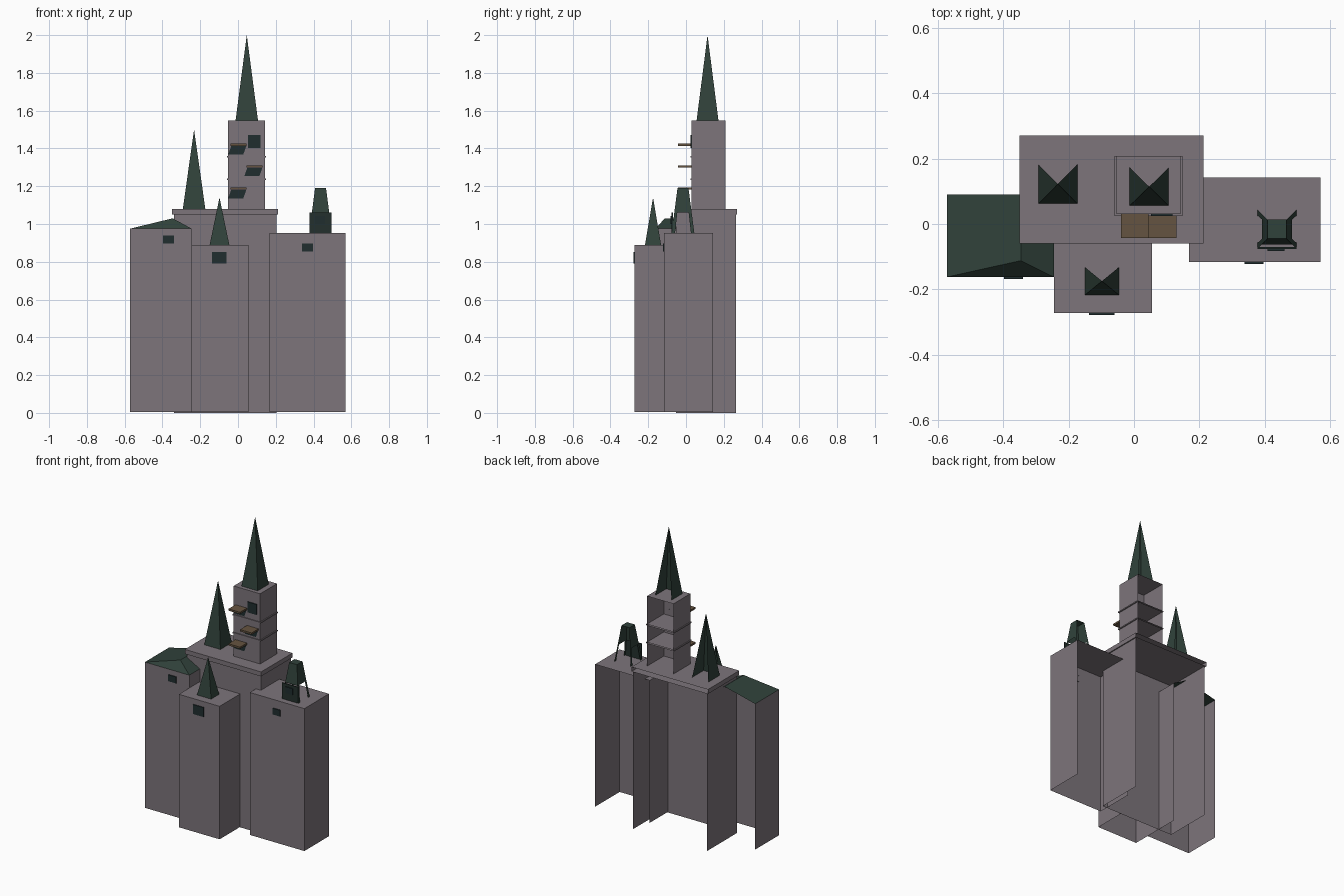
import bpy

if "Cube" in bpy.data.objects:
    bpy.data.objects.remove(bpy.data.objects["Cube"])


def material(name, rgb):
    m = bpy.data.materials.new(name)
    m.diffuse_color = (*rgb, 1)
    m.use_nodes = True
    m.node_tree.nodes["Principled BSDF"].inputs["Base Color"].default_value = m.diffuse_color
    return m


STONE = material("grey stone", (0.205, 0.178, 0.198))
ROOF = material("green roof", (0.030, 0.054, 0.043))
DARK = material("dark green", (0.017, 0.030, 0.026))
GLASS = material("dark window", (0.014, 0.026, 0.028))
WOOD = material("brown wood", (0.13, 0.088, 0.052))


def mesh(name, verts, faces, mat):
    me = bpy.data.meshes.new(name)
    me.from_pydata(verts, [], faces)
    me.materials.append(mat)
    ob = bpy.data.objects.new(name, me)
    bpy.context.collection.objects.link(ob)
    return ob


SIDES = {"bottom": (0, 3, 2, 1), "top": (4, 5, 6, 7), "front": (0, 1, 5, 4),
         "right": (1, 2, 6, 5), "back": (2, 3, 7, 6), "left": (3, 0, 4, 7)}


def box(name, x, y, z, mat, skip=()):
    """Box from (min, max) pairs, leaving out the named sides."""
    v = [(px, py, pz) for pz in z
         for px, py in ((x[0], y[0]), (x[1], y[0]), (x[1], y[1]), (x[0], y[1]))]
    return mesh(name, v, [f for s, f in SIDES.items() if s not in skip], mat)


def spire(name, x, y, z):
    """Three-sided-cover pyramid, open at the back."""
    v = [(x[0], y[0], z[0]), (x[1], y[0], z[0]), (x[1], y[1], z[0]), (x[0], y[1], z[0]),
         (sum(x) / 2, sum(y) / 2, z[1])]
    return mesh(name, v, [(0, 1, 4), (1, 2, 4), (3, 0, 4)], ROOF)


def window(name, x, z, wall_y):
    box(name, x, (wall_y - 0.006, wall_y + 0.001), z, GLASS, ("back",))


SHELL = ("back", "bottom")          # building blocks are open behind and below

# Building blocks
box("main_block", (-0.34, 0.205), (-0.052, 0.265), (0, 1.05), STONE, SHELL + ("top",))
box("main_cap", (-0.35, 0.212), (-0.06, 0.27), (1.05, 1.08), STONE, ("back",))
box("front_block", (-0.245, 0.055), (-0.272, -0.055), (0.005, 0.89), STONE, SHELL)
box("right_wing", (0.168, 0.57), (-0.116, 0.142), (0.005, 0.953), STONE, SHELL)
box("left_wing", (-0.572, -0.245), (-0.162, 0.09), (0.005, 0.975), STONE, SHELL + ("top",))
box("tower", (-0.053, 0.142), (0.03, 0.208), (1.08, 1.547), STONE, SHELL)

# Left wing roof: hipped in front, open at the back
mesh("left_wing_roof",
     [(-0.572, -0.162, 0.975), (-0.245, -0.162, 0.975), (-0.245, 0.09, 0.975),
      (-0.572, 0.09, 0.975), (-0.346, -0.112, 1.03), (-0.346, 0.09, 1.03)],
     [(0, 1, 4), (1, 2, 5, 4), (3, 0, 4, 5)], ROOF)

# Spires
spire("tower_spire", (-0.013, 0.106), (0.056, 0.172), (1.547, 2.0))
spire("main_spire", (-0.292, -0.173), (0.062, 0.182), (1.08, 1.5))
spire("front_spire", (-0.15, -0.046), (-0.217, -0.132), (0.89, 1.14))

# Tower string courses
for i, z in enumerate((1.236, 1.356)):
    box(f"tower_band_{i + 1}", (-0.059, 0.148), (0.024, 0.208), (z - 0.004, z + 0.004),
        STONE, ("back",))

# Balcony boards, each with a slanted window below it
for i, (x, z) in enumerate(((-0.04, 1.42), (0.045, 1.305), (-0.04, 1.188))):
    box(f"balcony_board_{i + 1}", (x, x + 0.085), (-0.043, 0.031), (z - 0.006, z + 0.006), WOOD)
    lo, hi = z - 0.052, z - 0.008
    mesh(f"slanted_window_{i + 1}",
         [(x - 0.012, 0.026, lo), (x + 0.068, 0.026, lo), (x + 0.084, 0.026, hi), (x + 0.004, 0.026, hi)],
         [(0, 1, 2, 3)], GLASS)

# Wall windows
window("tower_window", (0.052, 0.118), (1.402, 1.472), 0.03)
window("left_wing_window", (-0.397, -0.339), (0.897, 0.94), -0.162)
window("front_block_window", (-0.138, -0.06), (0.79, 0.853), -0.272)
window("right_wing_window", (0.338, 0.396), (0.855, 0.897), -0.116)

# Right turret: tapered roof standing on corner legs, open at the back
CX, CY, Z0, Z1, Z2 = 0.437, -0.016, 0.953, 1.06, 1.19


def ring(half, z):
    return [(CX - half, CY - half, z), (CX + half, CY - half, z),
            (CX + half, CY + half, z), (CX - half, CY + half, z)]


mesh("turret_roof", ring(0.046, Z1) + ring(0.029, Z2),
     [SIDES[s] for s in ("front", "right", "left", "top")], ROOF)
for side, sx in (("left", -1), ("right", 1)):
    for end, sy in (("front", -1), ("back", 1)):
        mesh(f"turret_leg_{side}_{end}",
             [(CX + sx * 0.06, CY + sy * 0.06, Z0), (CX + sx * 0.06, CY + sy * 0.042, Z0),
              (CX + sx * 0.046, CY + sy * 0.03, Z1), (CX + sx * 0.046, CY + sy * 0.046, Z1)],
             [(0, 1, 2, 3) if sx * sy < 0 else (3, 2, 1, 0)], ROOF)
box("turret_front_plate", (CX - 0.059, CX + 0.059), (CY - 0.06, CY - 0.054), (Z0, Z1), DARK)
window("turret_window", (0.408, 0.46), (1.0, 1.042), CY - 0.06)
